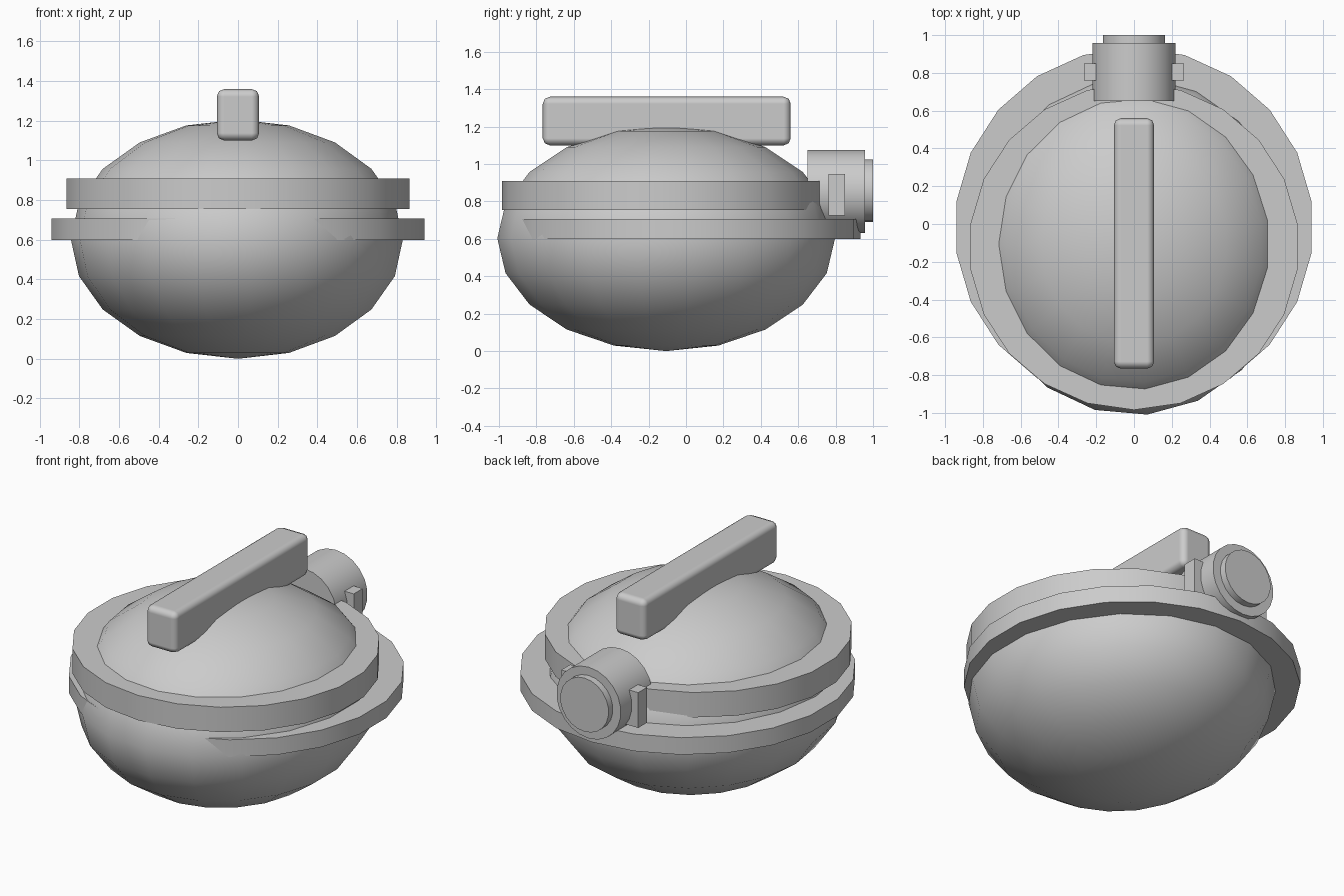
import bpy, math
from math import radians

if "Cube" in bpy.data.objects:
    bpy.data.objects.remove(bpy.data.objects["Cube"])


def finish(ob, name, angle=40):
    ob.name = name
    bpy.ops.object.transform_apply(location=False, rotation=True, scale=True)
    bpy.ops.object.shade_smooth_by_angle(angle=radians(angle))
    return ob


def cylinder(name, loc, rx, ry, depth, sides=22, rot=(0, 0, 0)):
    bpy.ops.mesh.primitive_cylinder_add(vertices=sides, radius=1, depth=1, location=loc, rotation=rot)
    ob = bpy.context.object
    ob.scale = (rx, ry, depth)
    return finish(ob, name)


def box(name, loc, size):
    bpy.ops.mesh.primitive_cube_add(size=1, location=loc)
    ob = bpy.context.object
    ob.scale = size
    ob.name = name
    bpy.ops.object.transform_apply(location=False, rotation=False, scale=True)
    return ob


# Squashed round body; 19 sides with one corner pointing to the back
bpy.ops.mesh.primitive_uv_sphere_add(segments=19, ring_count=10, radius=1,
                                     location=(0, -0.106, 0.603), rotation=(0, 0, radians(90)))
body = bpy.context.object
body.scale = (0.906, 0.843, 0.603)  # local x runs along world y
finish(body, "body", 60)

# Two bands around the body
cylinder("upper_band", (0, -0.12, 0.832), 0.874, 0.864, 0.155)
cylinder("lower_band", (0, -0.017, 0.653), 0.95, 0.95, 0.106)

# Handle bar with softened edges
handle = box("handle", (0, -0.103, 1.23), (0.214, 1.326, 0.26))
bevel = handle.modifiers.new("soft_edges", 'BEVEL')
bevel.width = 0.038
bevel.segments = 2
bevel.harden_normals = True
bpy.ops.object.shade_smooth_by_angle(angle=radians(60))

# Rear knob, its end cap and the side lugs
lie = (radians(90), 0, 0)
cylinder("rear_knob", (0, 0.804, 0.854), 0.222, 0.222, 0.308, 22, lie)
cylinder("knob_cap", (0, 0.95, 0.857), 0.167, 0.167, 0.10, 22, lie)
for side, label in ((-1, "left"), (1, "right")):
    box("knob_lug_" + label, (side * 0.22, 0.805, 0.836), (0.09, 0.088, 0.22))
